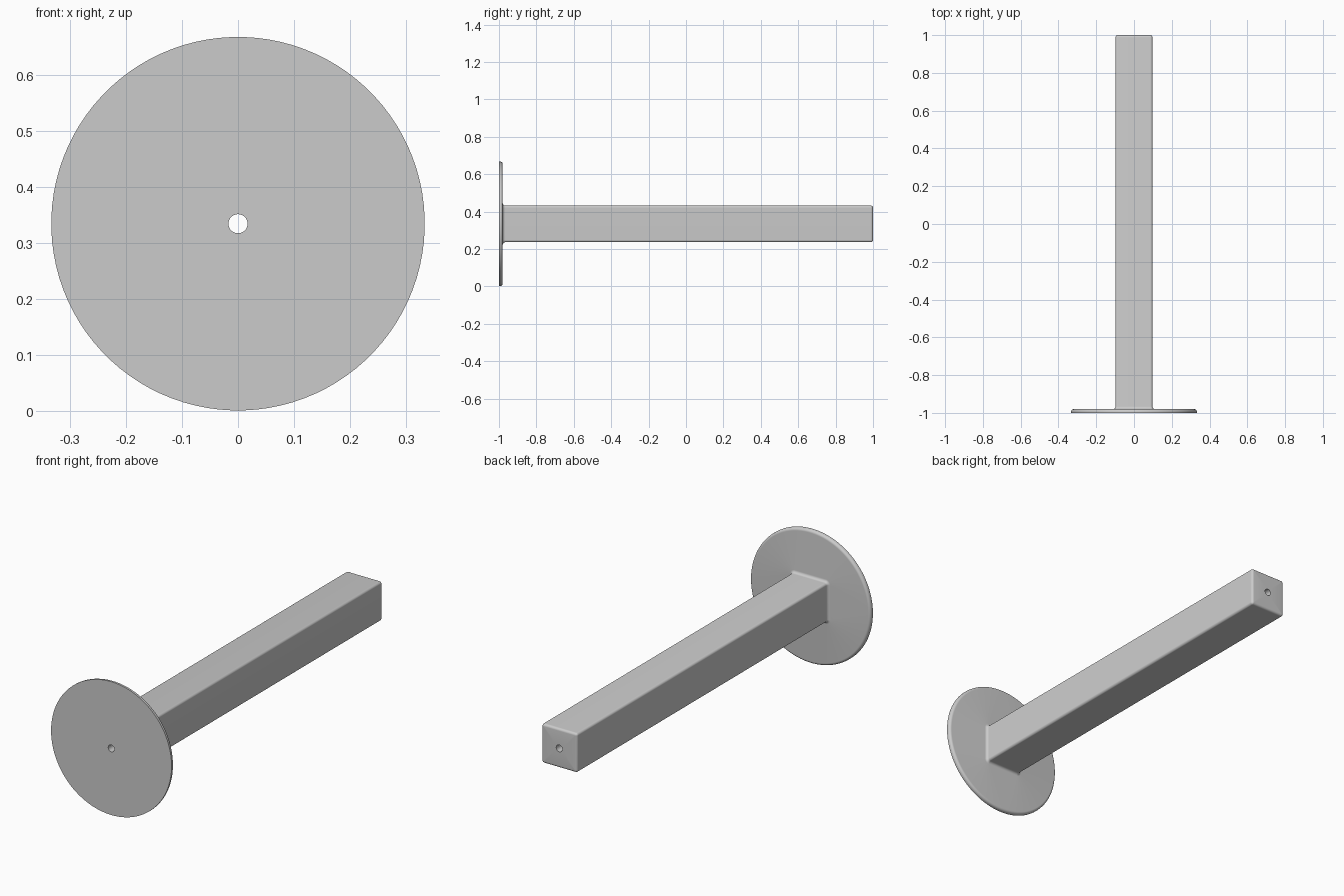
import bpy, bmesh
from math import sin, cos, pi

default = bpy.data.objects.get("Cube")
if default:
    bpy.data.objects.remove(default)

AXIS_Z = 0.334      # height of the shared axis
DISC_R = 0.333
CORE = 0.086        # half width of the bar inside its rounded corners
ROUND = 0.012       # edge rounding of the bar
FILLET = 0.014      # blend between bar and disc
RIM = 0.013         # rounding of the rear disc edge
HOLE = 0.017
BACK = -0.98        # rear face of the disc
PER_CORNER = 24
STEPS = 6


def quarter(i):
    return pi / 2 * i / STEPS


def add_ring(bm, core, radius, y):
    """Square of half width core, grown outwards by radius (core 0 gives a circle)."""
    ring = []
    for corner in range(4):
        mid = pi / 4 + corner * pi / 2
        sx, sz = (1 if cos(mid) > 0 else -1), (1 if sin(mid) > 0 else -1)
        for i in range(PER_CORNER):
            # circles are spaced evenly, square corners reach both tangent points
            t = i / (PER_CORNER - 1) if core else (i + 0.5) / PER_CORNER
            a = (corner + t) * pi / 2
            ring.append(bm.verts.new((sx * core + radius * cos(a), y,
                                      AXIS_Z + sz * core + radius * sin(a))))
    return ring


# Cross-sections from the front hole, over the disc and bar, to the end hole
steps = range(STEPS + 1)
sections = [(0, HOLE, -1), (0, DISC_R, -1)]
sections += [(0, DISC_R - RIM * (1 - cos(quarter(i))),
              BACK - RIM * (1 - sin(quarter(i)))) for i in steps]
sections += [(CORE, ROUND + FILLET * (1 - sin(quarter(i))),
              BACK + FILLET * (1 - cos(quarter(i)))) for i in steps]
sections += [(CORE, max(ROUND * cos(quarter(i)), 0.0004),
              1 - ROUND * (1 - sin(quarter(i)))) for i in steps]
sections += [(0, HOLE, 1)]

# Closed skin, with the bore joining the last section to the first
bm = bmesh.new()
rings = [add_ring(bm, *s) for s in sections]
for k, ring in enumerate(rings):
    following = rings[(k + 1) % len(rings)]
    for i in range(len(ring)):
        j = (i + 1) % len(ring)
        bm.faces.new((ring[i], ring[j], following[j], following[i]))
bmesh.ops.recalc_face_normals(bm, faces=bm.faces)
mesh = bpy.data.meshes.new("flanged_square_bar")
bm.to_mesh(mesh)
bm.free()

bar = bpy.data.objects.new("flanged_square_bar", mesh)
bpy.context.collection.objects.link(bar)

# Plain grey
grey = bpy.data.materials.new("plain_grey")
grey.use_nodes = True
colour = (0.6, 0.6, 0.6, 1)
grey.diffuse_color = colour
grey.node_tree.nodes["Principled BSDF"].inputs["Base Color"].default_value = colour
mesh.materials.append(grey)

bpy.ops.object.select_all(action="DESELECT")
bar.select_set(True)
bpy.context.view_layer.objects.active = bar
bpy.ops.object.shade_smooth_by_angle(angle=pi / 6)
